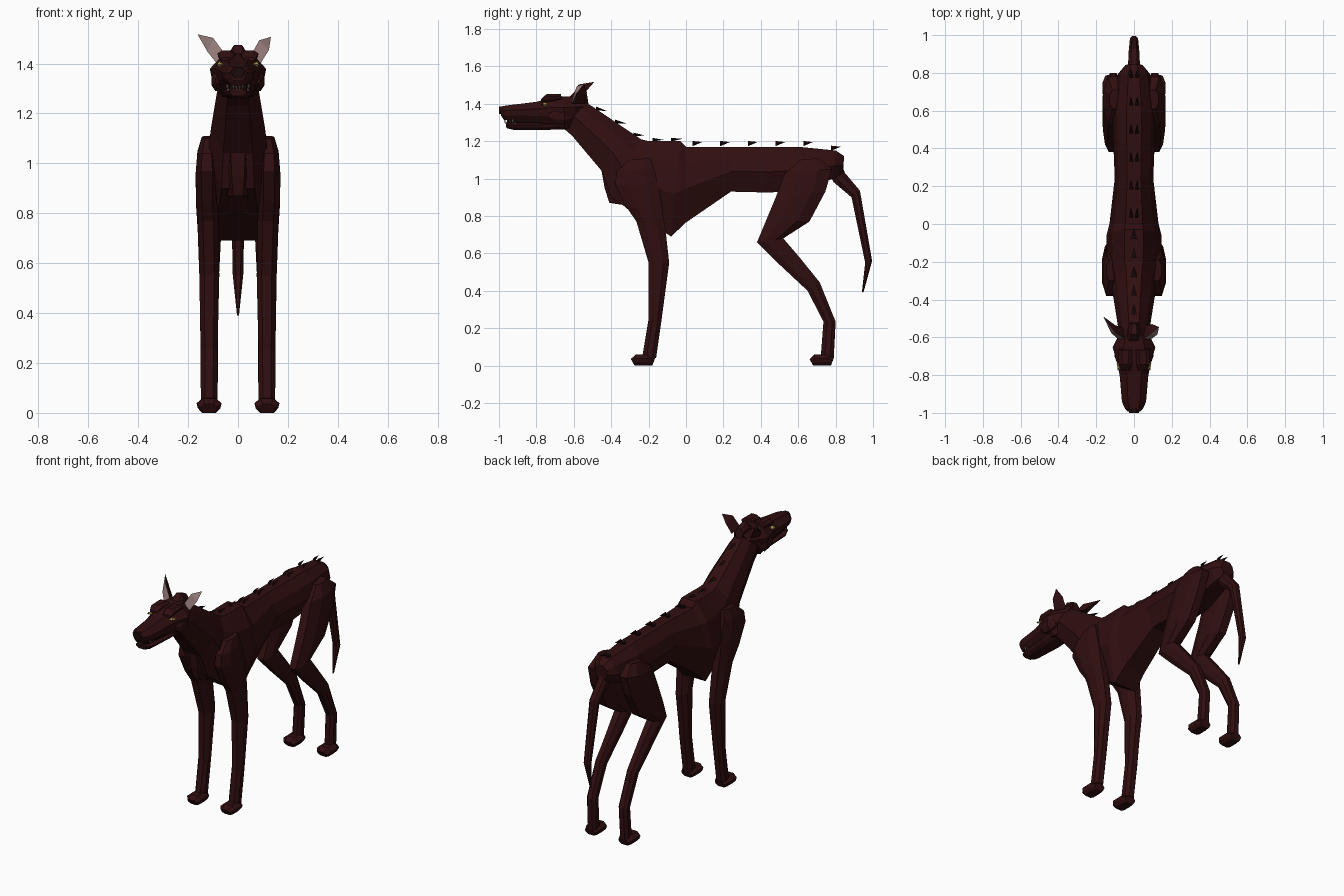
import bpy, bmesh, math
from mathutils import Vector


def material(name, rgb):
    m = bpy.data.materials.new(name)
    m.diffuse_color = (*rgb, 1)
    return m


COAT = material("maroon coat", (0.030, 0.0045, 0.005))
DARK = material("dark bristle", (0.011, 0.003, 0.003))
INNER = material("ear lining", (0.30, 0.20, 0.19))
EYE = material("yellow eye", (0.36, 0.27, 0.07))
TOOTH = material("tooth", (0.42, 0.36, 0.32))


def make(name, verts, faces, mats=(COAT,), face_mats=None):
    me = bpy.data.meshes.new(name)
    me.from_pydata([tuple(v) for v in verts], [], faces)
    for m in mats:
        me.materials.append(m)
    if face_mats:
        for p, i in zip(me.polygons, face_mats):
            p.material_index = i
    bm = bmesh.new()
    bm.from_mesh(me)
    bmesh.ops.recalc_face_normals(bm, faces=bm.faces)
    bm.to_mesh(me)
    bm.free()
    ob = bpy.data.objects.new(name, me)
    bpy.context.collection.objects.link(ob)
    return ob


TORSO = [(0, .35), (.22, .80), (.55, 1), (1, .55)]
LIMB = [(0, .50), (.3, 1), (.72, 1), (1, .50)]
HEAD = [(0, .50), (.35, 1), (.68, .90), (1, .55)]


def loft(name, sections, profile=LIMB, mat=COAT, flip=1):
    """Sections are (y1, z1, y2, z2, centre x, half width)."""
    verts, faces = [], []
    n = len(profile) * 2
    for y1, z1, y2, z2, xc, w in sections:
        half = [(y1 + (y2 - y1) * t, z1 + (z2 - z1) * t, w * f) for t, f in profile]
        verts += [(flip * (xc + h), y, z) for y, z, h in half]
        verts += [(flip * (xc - h), y, z) for y, z, h in reversed(half)]
    for s in range(len(sections) - 1):
        for i in range(n):
            j = (i + 1) % n
            faces.append((s * n + i, s * n + j, s * n + n + j, s * n + n + i))
    faces += [tuple(range(n)), tuple(range(len(verts) - n, len(verts)))]
    return make(name, verts, faces, (mat,))


def spike(name, base, tip, rx, rz, mat):
    b = Vector(base)
    along_y = abs(tip[1] - base[1]) > abs(tip[2] - base[2])
    up = Vector((0, 0, rz)) if along_y else Vector((0, rz, 0))
    side = Vector((rx, 0, 0))
    return make(name, [b + side, b + up, b - side, b - up, tip],
                [(0, 1, 2, 3), (0, 1, 4), (1, 2, 4), (2, 3, 4), (3, 0, 4)], (mat,))


# Torso and neck
loft("torso_and_neck", [
    (.845, 1.12, .84, 1.03, 0, .045), (.80, 1.15, .79, 1.00, 0, .085),
    (.60, 1.17, .60, .94, 0, .112), (.43, 1.17, .45, .925, 0, .11),
    (.24, 1.17, .24, .93, 0, .102), (.00, 1.17, .00, .765, 0, .13),
    (-.03, 1.20, -.08, .69, 0, .145), (-.12, 1.20, -.11, .71, 0, .145),
    (-.20, 1.20, -.28, .82, 0, .14), (-.24, 1.21, -.40, .90, 0, .12),
    (-.33, 1.27, -.45, 1.04, 0, .108), (-.50, 1.385, -.61, 1.23, 0, .082),
    (-.56, 1.42, -.68, 1.29, 0, .07)], TORSO)
loft("chest_keel", [
    (-.455, 1.06, -.34, 1.06, 0, .06), (-.435, .95, -.30, .95, 0, .05),
    (-.41, .87, -.26, .86, 0, .04), (-.345, .865, -.22, .83, 0, .05),
    (-.27, .80, -.18, .78, 0, .04)])

# Head, jaw, brow and nose
loft("head", [
    (-.53, 1.42, -.58, 1.31, 0, .05), (-.59, 1.44, -.61, 1.275, 0, .085),
    (-.655, 1.44, -.65, 1.265, 0, .113), (-.73, 1.43, -.72, 1.285, 0, .092),
    (-.80, 1.41, -.80, 1.30, 0, .076), (-.94, 1.393, -.94, 1.312, 0, .064),
    (-.975, 1.388, -.972, 1.312, 0, .05), (-.995, 1.38, -.988, 1.335, 0, .034)], HEAD)
loft("lower_jaw", [
    (-.61, 1.31, -.61, 1.265, 0, .06), (-.75, 1.303, -.75, 1.26, 0, .064),
    (-.92, 1.298, -.92, 1.26, 0, .052), (-.965, 1.30, -.96, 1.27, 0, .035)], HEAD)
loft("mouth_lining", [
    (-.72, 1.32, -.72, 1.29, 0, .06), (-.955, 1.32, -.955, 1.29, 0, .034)], HEAD, DARK)
loft("nose", [
    (-.965, 1.388, -.965, 1.345, 0, .033), (-1.0, 1.385, -1.0, 1.345, 0, .026)], HEAD, DARK)
loft("crown_tuft", [
    (-.625, 1.435, -.60, 1.40, 0, .045), (-.585, 1.475, -.57, 1.40, 0, .032),
    (-.53, 1.455, -.52, 1.39, 0, .025)], HEAD)

for s, label in ((1, "right"), (-1, "left")):
    loft("brow_" + label, [
        (-.775, 1.425, -.775, 1.41, .045, .024), (-.745, 1.452, -.745, 1.41, .048, .034),
        (-.67, 1.452, -.66, 1.42, .045, .036)], HEAD, flip=s)
    loft("cheek_" + label, [
        (-.735, 1.35, -.735, 1.32, .075, .015), (-.70, 1.375, -.70, 1.295, .075, .028),
        (-.65, 1.375, -.65, 1.29, .075, .032), (-.61, 1.35, -.61, 1.31, .065, .018)], flip=s)
    # Eye as a faceted almond with a dark pupil
    e = Vector((s * .076, -.757, 1.396))
    make("eye_" + label,
         [e + Vector(v) for v in ((s * .016, .022, 0), (0, 0, .012), (-s * .018, -.016, 0),
                                  (0, 0, -.012), (s * .010, -.012, 0), (-s * .03, .02, 0))],
         [(0, 1, 4), (1, 2, 4), (2, 3, 4), (3, 0, 4), (0, 1, 5), (1, 2, 5), (2, 3, 5), (3, 0, 5)],
         (EYE,))
    spike("pupil_" + label, e + Vector((s * .008, -.008, 0)),
          e + Vector((s * .012, -.017, 0)), .004, .007, DARK)
    # Teeth in the mouth gap
    for i in range(4):
        x, y = s * (.007 + .012 * i), -.968 + .014 * i
        spike("upper_tooth_" + label, (x, y, 1.316), (x, y, 1.292), .005, .005, TOOTH)
        spike("lower_tooth_" + label, (x * .9, y + .012, 1.29), (x * .9, y + .008, 1.31),
              .004, .004, TOOTH)


# Ears: three-sided shells with a pale front
def ear(name, pts):
    make(name, pts, [(0, 1, 4, 3), (3, 4, 6), (1, 2, 5, 4), (2, 0, 3, 5),
                     (4, 5, 6), (5, 3, 6), (0, 1, 2)], (COAT, INNER), [1, 1, 0, 0, 0, 0, 0])


ear("left_ear", [(-.05, -.605, 1.435), (-.085, -.61, 1.40), (-.06, -.55, 1.40),
                 (-.10, -.575, 1.503), (-.122, -.575, 1.447), (-.10, -.535, 1.465),
                 (-.162, -.49, 1.517)])
ear("right_ear", [(.05, -.605, 1.43), (.09, -.61, 1.40), (.06, -.54, 1.40),
                  (.085, -.585, 1.493), (.124, -.585, 1.455), (.095, -.53, 1.46),
                  (.132, -.545, 1.507)])

# Legs, mirrored to both sides
FRONT = [(-.30, 1.10, -.19, 1.11, .12, .025), (-.37, 1.04, -.17, 1.05, .125, .038),
         (-.38, .97, -.14, .93, .125, .045), (-.32, .85, -.125, .82, .124, .044),
         (-.265, .77, -.11, .73, .12, .042), (-.20, .55, -.09, .55, .115, .040),
         (-.20, .25, -.13, .25, .116, .034), (-.235, .04, -.16, .04, .116, .033)]
HIND = [(.61, 1.10, .71, 1.11, .10, .03), (.53, 1.03, .78, 1.05, .11, .05),
        (.48, .90, .745, .93, .115, .052), (.43, .78, .66, .77, .115, .050),
        (.38, .66, .52, .68, .112, .042), (.50, .54, .61, .575, .11, .034),
        (.65, .40, .715, .445, .11, .030), (.735, .235, .80, .235, .11, .030),
        (.72, .04, .79, .04, .112, .030)]
for s, label in ((1, "right"), (-1, "left")):
    loft("front_leg_" + label, FRONT, flip=s)
    loft("hind_leg_" + label, HIND, flip=s)
    for part, y in (("front_paw_", -.295), ("hind_paw_", .66)):
        loft(part + label, [
            (y, .035, y + .02, 0, .116, .034), (y + .025, .058, y + .035, 0, .116, .050),
            (y + .09, .06, y + .09, 0, .116, .050), (y + .13, .04, y + .115, 0, .116, .036)],
            HEAD, flip=s)

# Tail
loft("tail", [
    (.75, 1.06, .82, 1.10, 0, .035), (.79, .98, .85, 1.03, 0, .032),
    (.885, .90, .93, .935, 0, .028), (.958, .55, .995, .56, 0, .021),
    (.94, .39, .95, .395, 0, .004)])

# Paired bristles along the back and flat tufts along the neck
for i in range(6):
    y = .035 + .148 * i
    z = 1.187 - (.025 if i == 5 else 0)
    for x in (-.014, .014):
        spike("back_bristle", (x, y, z), (x * 1.3, y + .052, z + .008), .010, .014, DARK)
for i in range(5):
    t = i / 4
    y, z = -.48 + .40 * t, (1.375 - .27 * min(t, .6) / .6 * .62)
    spike("neck_bristle", (0, y, z), (0, y + .06, z - .02 * (1 - t) + .005), .016, .010, DARK)
